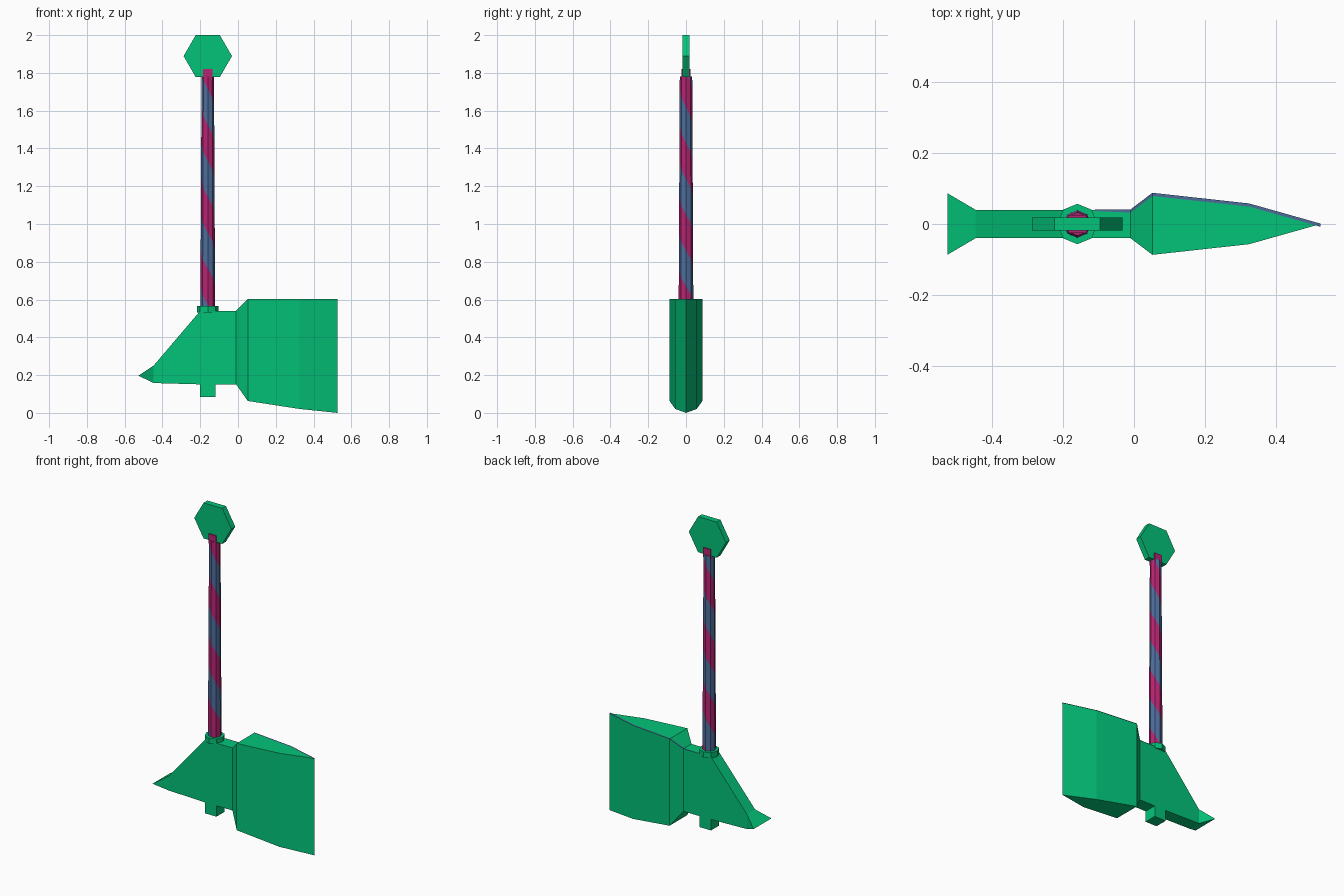
import bpy, bmesh, math
from mathutils import Matrix

if "Cube" in bpy.data.objects:
    bpy.data.objects.remove(bpy.data.objects["Cube"])

def material(name, rgb):
    m = bpy.data.materials.new(name)
    m.diffuse_color = (*rgb, 1)
    m.use_nodes = True
    m.node_tree.nodes["Principled BSDF"].inputs["Base Color"].default_value = m.diffuse_color
    return m

GREEN = material("green metal", (0.001, 0.55, 0.19))
BLUE = material("slate blue wrap", (0.075, 0.155, 0.33))
MAGENTA = material("magenta wrap", (0.47, 0.018, 0.17))
CX = -0.16  # handle axis

def finish(name, bm, *mats, closed=True):
    if closed:
        bmesh.ops.remove_doubles(bm, verts=bm.verts, dist=1e-5)
        bmesh.ops.recalc_face_normals(bm, faces=bm.faces)
    me = bpy.data.meshes.new(name)
    bm.to_mesh(me)
    bm.free()
    for m in mats:
        me.materials.append(m)
    ob = bpy.data.objects.new(name, me)
    bpy.context.collection.objects.link(ob)

def face(bm, verts, index=0):
    # make a face, dropping coincident corners
    keep = []
    for v in verts:
        if all((v.co - k.co).length > 1e-5 for k in keep):
            keep.append(v)
    if len(keep) > 2:
        bm.faces.new(keep).material_index = index

def box(name, size, loc, mat):
    bm = bmesh.new()
    bmesh.ops.create_cube(bm, size=1, matrix=Matrix.Translation(loc) @ Matrix.Diagonal((*size, 1)))
    finish(name, bm, mat)

def prism(name, sides, r, depth, matrix, mat):
    bm = bmesh.new()
    bmesh.ops.create_cone(bm, cap_ends=True, segments=sides, radius1=r, radius2=r,
                          depth=depth, matrix=matrix)
    finish(name, bm, mat)

# Axe head: rectangular sections (x, top, bottom, half width) joined along x
sections = [(-0.527, 0.197, 0.197, 0.087), (-0.447, 0.25, 0.158, 0.04),
            (-0.20, 0.54, 0.151, 0.04), (-0.01, 0.54, 0.151, 0.04),
            (0.052, 0.603, 0.063, 0.087), (0.325, 0.603, 0.021, 0.057),
            (0.527, 0.603, 0.0, 0.0)]
bm = bmesh.new()
rings = [[bm.verts.new((x, y, z)) for y, z in ((-w, b), (w, b), (w, t), (-w, t))]
         for x, t, b, w in sections]
for a, b in zip(rings, rings[1:]):
    for i in range(4):
        j = (i + 1) % 4
        face(bm, [a[i], a[j], b[j], b[i]])
finish("axe_head", bm, GREEN)

# Narrow blue trim on the top of the head along its back edge
bm = bmesh.new()
edge = [(-0.11, 0.54, 0.04, 0.003)] + [(x, t, w, 0.008) for x, t, b, w in sections[3:]]
pairs = [(bm.verts.new((x, w - d, t + 0.001)), bm.verts.new((x, w + 0.001, t + 0.001)))
         for x, t, w, d in edge]
for a, b in zip(pairs, pairs[1:]):
    face(bm, [a[0], b[0], b[1], a[1]])
finish("back_edge_trim", bm, BLUE, closed=False)

# Peg below the head and collar above it
box("bottom_peg", (0.08, 0.08, 0.10), (CX, 0, 0.133), GREEN)
prism("collar", 8, 0.057, 0.035, Matrix.Translation((CX, 0, 0.5495)), GREEN)

# Handle: tapered octagon whose rows follow a helix, coloured by alternate rows
Z0, Z1, PITCH, SIDES = 0.55, 1.78, 0.38, 8
bm = bmesh.new()
cols = []
for j in range(SIDES + 1):
    phi = j / SIDES * math.tau
    col = []
    for k in range(-2, 12):
        z = 0.575 + k * PITCH / 2 - PITCH * j / SIDES
        z = min(max(z, Z0), Z1)
        r = 0.039 - 0.006 * (z - Z0) / (Z1 - Z0)
        col.append(bm.verts.new((CX + r * math.sin(phi), -r * math.cos(phi), z)))
    cols.append(col)
for a, b in zip(cols, cols[1:]):
    for k in range(len(a) - 1):
        face(bm, [a[k], b[k], b[k + 1], a[k + 1]], k % 2)
for end in (0, -1):
    face(bm, [c[end] for c in cols[:-1]], 0)
finish("handle", bm, MAGENTA, BLUE)

# Tab gripping the hexagonal pommel
box("pommel_tab", (0.052, 0.05, 0.06), (CX, 0, 1.79), MAGENTA)
prism("pommel", 6, 0.128, 0.037,
      Matrix.Translation((CX, 0, 1.889)) @ Matrix.Rotation(math.pi / 2, 4, 'X')
      @ Matrix.Rotation(math.pi / 2, 4, 'Z'), GREEN)
